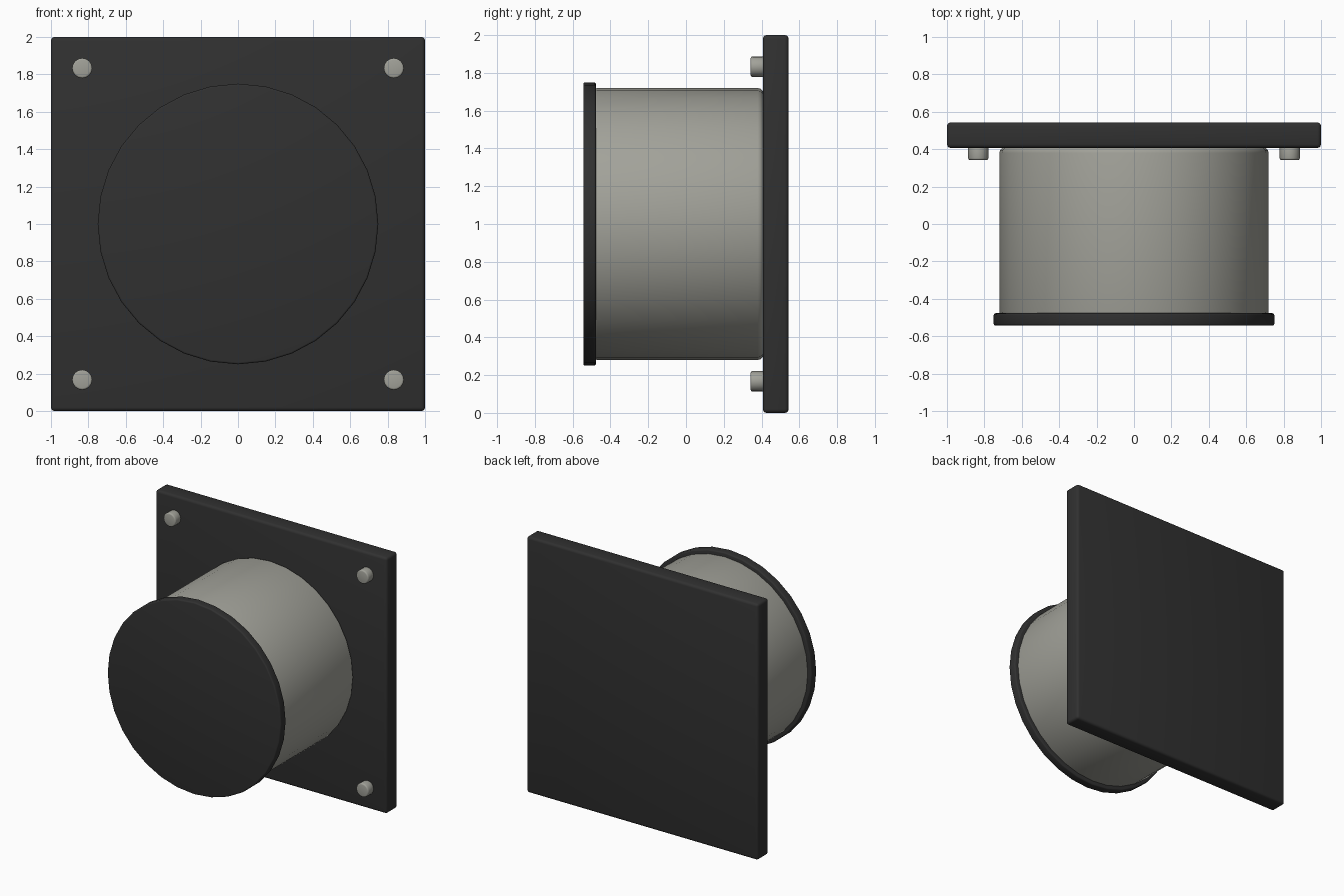
import bpy
import math

cube = bpy.data.objects.get("Cube")
if cube:
    bpy.data.objects.remove(cube, do_unlink=True)


def make_material(name, color):
    mat = bpy.data.materials.new(name)
    mat.use_nodes = True
    mat.diffuse_color = color
    mat.node_tree.nodes["Principled BSDF"].inputs["Base Color"].default_value = color
    return mat


black = make_material("matte black", (0.03, 0.03, 0.03, 1))
grey = make_material("warm grey", (0.36, 0.36, 0.32, 1))


def finish(name, mat, bevel, segments):
    """Name, colour, bevel and smooth the active object."""
    obj = bpy.context.object
    obj.name = name
    obj.data.materials.append(mat)
    bpy.ops.object.transform_apply(location=False, rotation=True, scale=True)
    mod = obj.modifiers.new("soft edges", "BEVEL")
    mod.width = bevel
    mod.segments = segments
    mod.limit_method = "ANGLE"
    mod.angle_limit = math.radians(40)
    bpy.ops.object.modifier_apply(modifier=mod.name)
    bpy.ops.object.shade_smooth_by_angle(angle=math.radians(35))
    return obj


def disc(name, mat, radius, front, back, x=0, z=1, sides=32, bevel=0.01):
    """Cylinder lying along y, from front to back."""
    bpy.ops.mesh.primitive_cylinder_add(
        vertices=sides, radius=radius, depth=back - front,
        location=(x, (front + back) / 2, z), rotation=(math.pi / 2, 0, 0))
    return finish(name, mat, bevel, 3)


# Square mounting plate
bpy.ops.mesh.primitive_cube_add(size=1, location=(0, 0.475, 1))
bpy.context.object.scale = (2, 0.136, 2)
finish("mounting_plate", black, 0.02, 3)

# Round body and its front cap
disc("drum_body", grey, 0.72, -0.5, 0.41, bevel=0.03)
disc("front_cap", black, 0.75, -0.543, -0.477, bevel=0.01)

# Corner bolts
for side, x in (("left", 0.833), ("right", -0.833)):
    for level, z in (("lower", 0.167), ("upper", 1.833)):
        disc(f"bolt_{level}_{side}", grey, 0.054, 0.342, 0.415, x, z, 16, 0.01)
